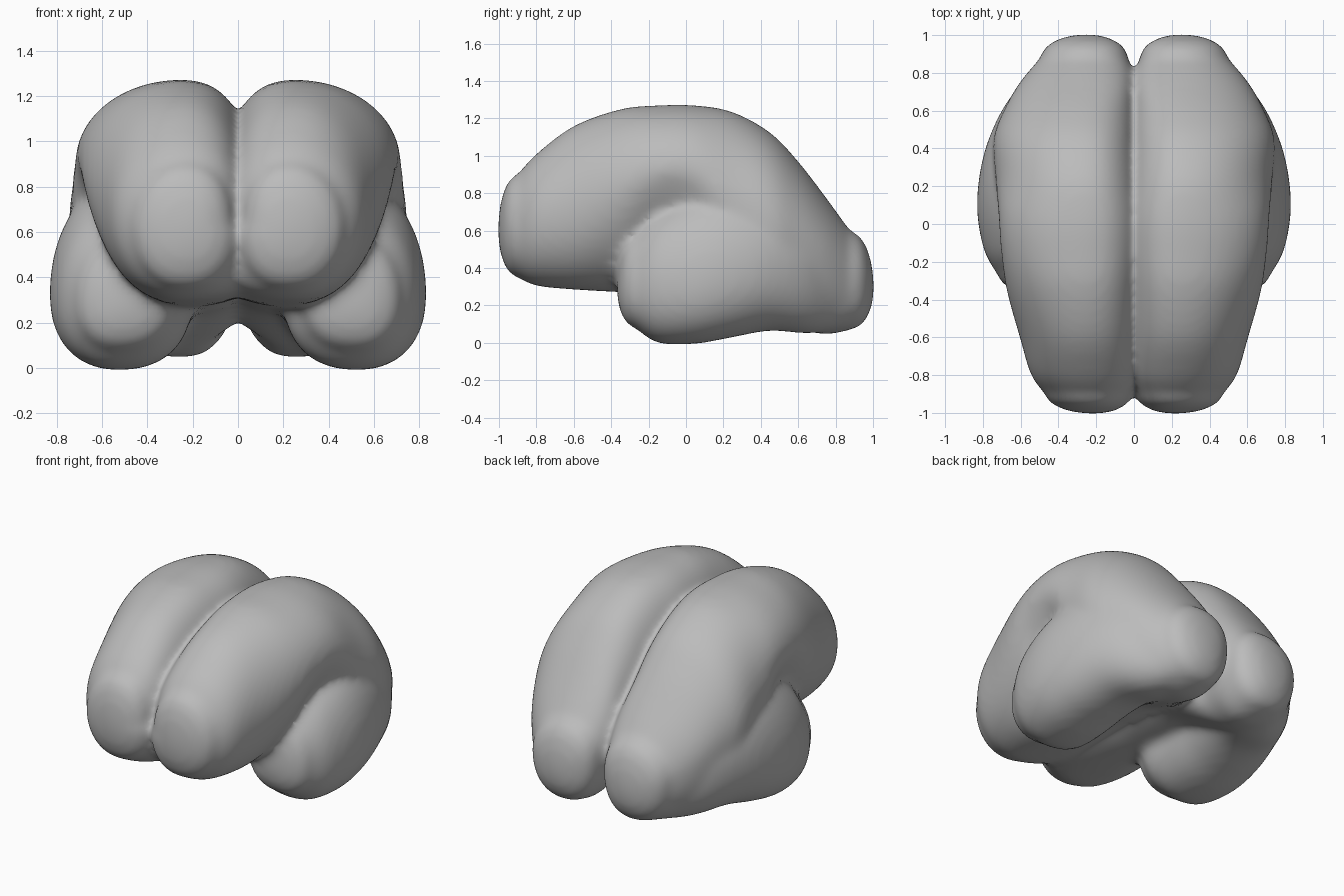
import bpy, bmesh
from math import sin, cos, pi

cube = bpy.data.objects.get("Cube")
if cube:
    bpy.data.objects.remove(cube)

SIDES = 48
STEPS = 6

# Stations: y, centre x, inner radius, outer x, bottom z, widest z, top z,
# roundness of the lower outer side, spread of the lower inner side
cerebrum = [
    (-.90, .23, .205, .47, .35, .62, .90, 2.1, 1.1),
    (-.80, .24, .26, .545, .305, .66, 1.01, 2.1, 1.5),
    (-.60, .25, .285, .605, .285, .72, 1.16, 2.1, 2),
    (-.35, .25, .285, .675, .27, .83, 1.25, 1.7, 2),
    (-.15, .25, .285, .705, .26, .91, 1.27, 1.3, 1.8),
    (.05, .25, .285, .72, .24, .90, 1.27, 1.35, 1.8),
    (.25, .26, .295, .735, .22, .74, 1.235, 2, 1.8),
    (.45, .26, .28, .745, .14, .62, 1.125, 2.3, 1.6),
    (.60, .26, .265, .69, .075, .55, .97, 2.3, 1.1),
    (.75, .245, .25, .605, .045, .46, .775, 2.3, 1),
    (.88, .25, .22, .495, .07, .36, .595, 2.3, 1),
]
temporal = [
    (-.27, .52, .24, .72, .08, .30, .58, 2.3, 1),
    (-.15, .52, .31, .79, .00, .31, .70, 2.3, 1),
    (.05, .53, .33, .83, -.005, .32, .79, 2.3, 1),
    (.25, .52, .33, .82, .03, .36, .82, 2.3, 1),
    (.45, .46, .30, .77, .065, .40, .80, 2.3, 1),
    (.65, .38, .27, .67, .05, .39, .72, 2.3, 1),
    (.82, .32, .19, .52, .07, .34, .54, 2.3, 1),
]


def power(v, p):
    return abs(v) ** (2 / p) * (1 if v >= 0 else -1)


def section(station):
    """Rounded outline with its own radius in each quadrant."""
    y, cx, inner, outer, low, mid, high, tuck, spread = station
    points = []
    for i in range(SIDES):
        a = 2 * pi * (i + .5) / SIDES
        c, s = cos(a), sin(a)
        p = 2.3
        if c > 0:
            p = 2 if s > 0 else tuck
        rx = outer - cx if c > 0 else inner * (spread if s < 0 else 1)
        rz = high - mid if s > 0 else mid - low
        points.append((cx + rx * power(c, p), y, mid + rz * power(s, p)))
    return points


def smooth_stations(stations):
    """Catmull-Rom curve through the stations."""
    padded = [stations[0]] + stations + [stations[-1]]
    result = []
    for quad in zip(padded, padded[1:], padded[2:], padded[3:]):
        for k in range(STEPS):
            t = k / STEPS
            result.append([
                b + t / 2 * (c - a + t * (2 * a - 5 * b + 4 * c - d
                                          + t * (3 * (b - c) + d - a)))
                for a, b, c, d in zip(*quad)])
    return result + [stations[-1]]


def dome(outline, tip):
    """Shrinking outlines that round off an end towards its tip."""
    rings = []
    for k in range(1, STEPS):
        a = pi / 2 * k / STEPS
        rings.append([(tip[0] + (x - tip[0]) * cos(a),
                       y + (tip[1] - y) * sin(a),
                       tip[2] + (z - tip[2]) * cos(a)) for x, y, z in outline])
    return rings


def loft(bm, stations, front_tip, back_tip):
    outlines = [section(s) for s in smooth_stations(stations)]
    outlines = (dome(outlines[0], front_tip)[::-1] + outlines
                + dome(outlines[-1], back_tip))
    rings = [[bm.verts.new(p) for p in outline] for outline in outlines]
    for a, b in zip(rings, rings[1:]):
        for i in range(SIDES):
            j = (i + 1) % SIDES
            bm.faces.new((a[i], a[j], b[j], b[i]))
    for ring, tip in ((rings[0], front_tip), (rings[-1], back_tip)):
        v = bm.verts.new(tip)
        for i in range(SIDES):
            bm.faces.new((ring[i], ring[(i + 1) % SIDES], v))


# One hemisphere: arched cerebrum plus the temporal lobe below it
bm = bmesh.new()
loft(bm, cerebrum, (.21, -1.005, .6), (.25, 1.005, .29))
loft(bm, temporal, (.5, -.37, .29), (.32, .93, .3))
bmesh.ops.recalc_face_normals(bm, faces=bm.faces[:])
mesh = bpy.data.meshes.new("brain_hemispheres")
bm.to_mesh(mesh)
bm.free()
brain = bpy.data.objects.new("brain_hemispheres", mesh)
bpy.context.collection.objects.link(brain)

# Mirror, fuse the lobes and soften the folds
mirror = brain.modifiers.new("mirror", 'MIRROR')
mirror.use_mirror_merge = False
fuse = brain.modifiers.new("fuse", 'REMESH')
fuse.mode = 'VOXEL'
fuse.voxel_size = .022
fuse.use_smooth_shade = True
soften = brain.modifiers.new("soften", 'SMOOTH')
soften.factor = .5
soften.iterations = 16

grey = bpy.data.materials.new("grey")
grey.use_nodes = True
colour = (.5, .5, .5, 1)
grey.diffuse_color = colour
grey.node_tree.nodes["Principled BSDF"].inputs["Base Color"].default_value = colour
mesh.materials.append(grey)
